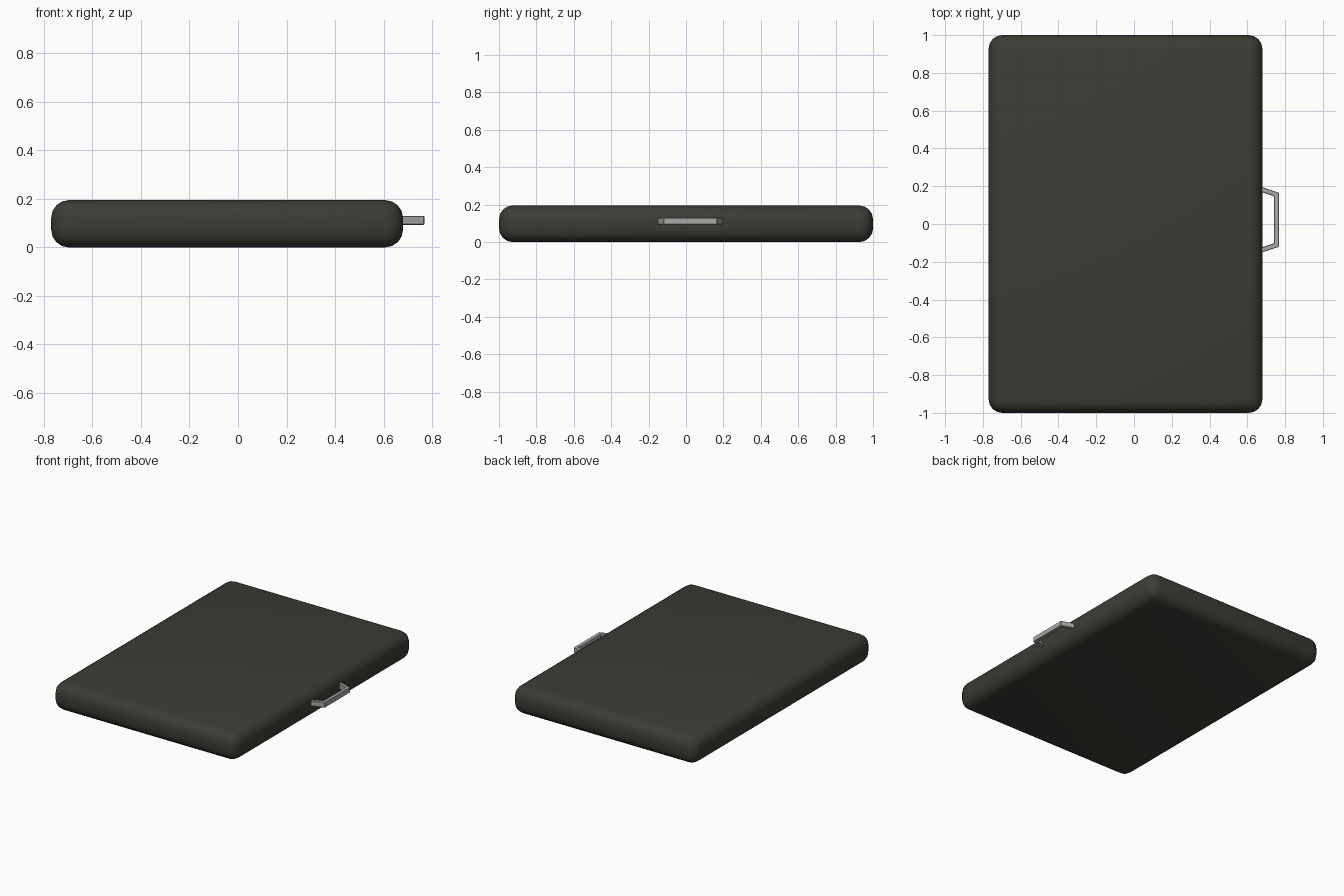
import bpy, bmesh
from mathutils import Vector

if "Cube" in bpy.data.objects:
    bpy.data.objects.remove(bpy.data.objects["Cube"])


def material(name, rgb):
    m = bpy.data.materials.new(name)
    m.diffuse_color = (*rgb, 1)
    m.use_nodes = True
    m.node_tree.nodes["Principled BSDF"].inputs["Base Color"].default_value = m.diffuse_color
    return m


def finish(name, bm, mat, bevel, segments):
    bmesh.ops.recalc_face_normals(bm, faces=bm.faces)
    me = bpy.data.meshes.new(name)
    bm.to_mesh(me)
    bm.free()
    ob = bpy.data.objects.new(name, me)
    bpy.context.collection.objects.link(ob)
    me.materials.append(mat)
    mod = ob.modifiers.new("rounding", 'BEVEL')
    mod.width = bevel
    mod.segments = segments
    mod.limit_method = 'ANGLE'
    bpy.ops.object.select_all(action='DESELECT')
    ob.select_set(True)
    bpy.context.view_layer.objects.active = ob
    bpy.ops.object.modifier_apply(modifier=mod.name)
    bpy.ops.object.shade_smooth_by_angle()
    return ob


dark = material("dark olive grey", (0.045, 0.045, 0.036))
metal = material("light grey metal", (0.40, 0.40, 0.39))

# padded case body with rounded edges
bm = bmesh.new()
bmesh.ops.create_cube(bm, size=1)
for v in bm.verts:
    v.co = Vector((v.co.x * 1.45 - 0.045, v.co.y * 2.0, v.co.z * 0.195 + 0.0975))
finish("case_body", bm, dark, 0.073, 4)

# carrying handle: splayed bracket outline, extruded upwards
CENTRE_Y, Z0, Z1 = 0.0225, 0.093, 0.13
half = [(0.66, 0.179), (0.768, 0.143), (0.742, 0.124), (0.66, 0.152)]
bm = bmesh.new()


def pt(x, y):
    return bm.verts.new((x, y + CENTRE_Y, Z0))


upper = [pt(x, y) for x, y in half]
lower = [pt(x, -y) for x, y in half]
faces = [bm.faces.new(upper), bm.faces.new(lower),
         bm.faces.new((upper[1], lower[1], lower[2], upper[2]))]
bmesh.ops.recalc_face_normals(bm, faces=bm.faces)
ext = bmesh.ops.extrude_face_region(bm, geom=faces, use_keep_orig=True)
for g in ext["geom"]:
    if isinstance(g, bmesh.types.BMVert):
        g.co.z = Z1
finish("carry_handle", bm, metal, 0.003, 1)
